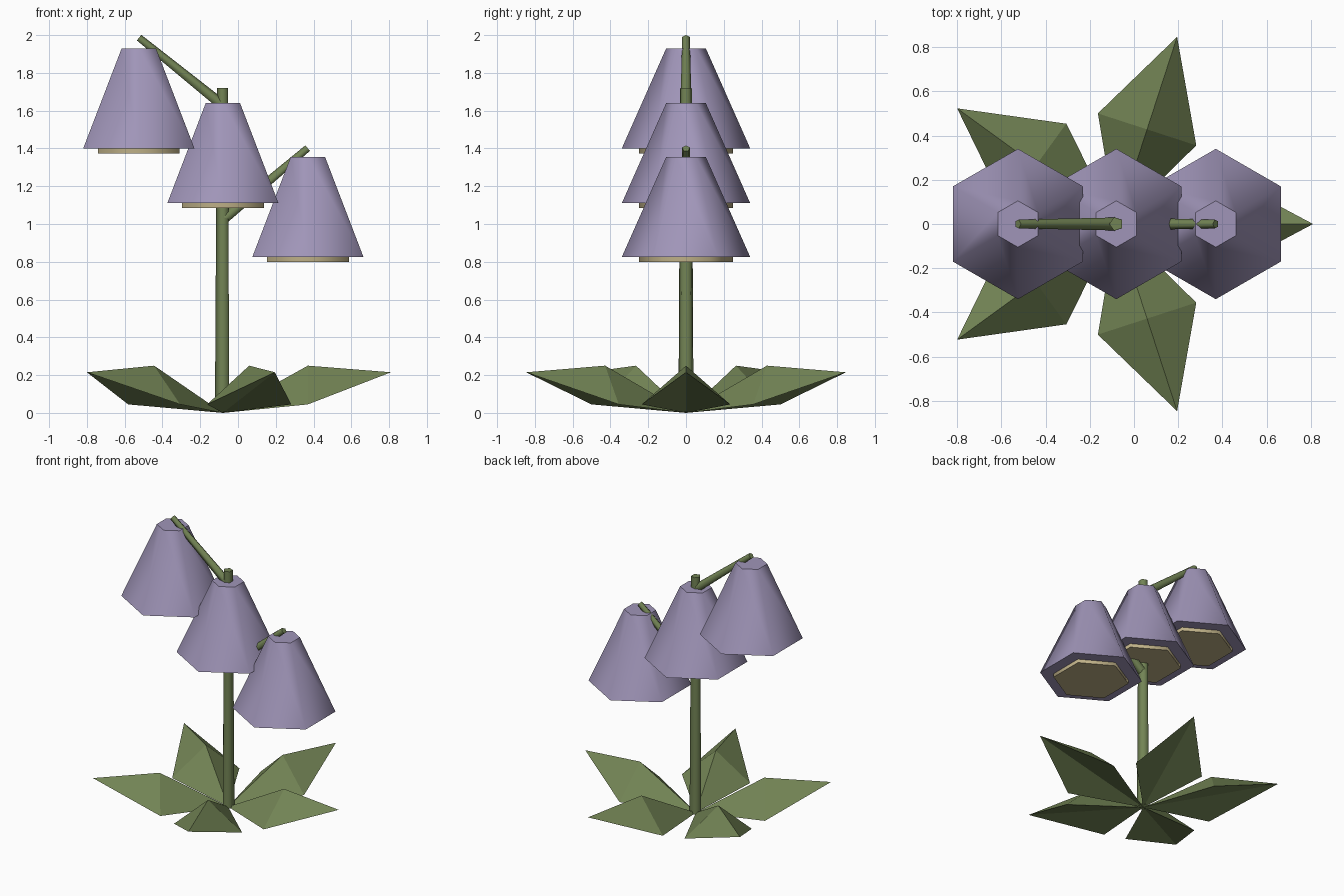
import bpy, bmesh, math
from mathutils import Vector, Matrix

if "Cube" in bpy.data.objects:
    bpy.data.objects.remove(bpy.data.objects["Cube"])


def material(name, rgb):
    m = bpy.data.materials.new(name)
    m.diffuse_color = (*rgb, 1)
    m.use_nodes = True
    m.node_tree.nodes["Principled BSDF"].inputs["Base Color"].default_value = m.diffuse_color
    return m


PURPLE = material("dusty_purple", (0.35, 0.30, 0.48))
GREEN = material("leaf_green", (0.17, 0.23, 0.09))
CREAM = material("cream", (0.51, 0.43, 0.24))
STEM_X = -0.08


def finish(name, bm, mat, angle=None):
    bmesh.ops.recalc_face_normals(bm, faces=bm.faces[:])
    mesh = bpy.data.meshes.new(name)
    bm.to_mesh(mesh)
    bm.free()
    mesh.materials.append(mat)
    obj = bpy.data.objects.new(name, mesh)
    bpy.context.collection.objects.link(obj)
    if angle:
        bpy.ops.object.select_all(action='DESELECT')
        obj.select_set(True)
        bpy.context.view_layer.objects.active = obj
        bpy.ops.object.shade_smooth_by_angle(angle=math.radians(angle))
    return obj


def tapered(name, start, end, r1, r2, sides, mat, angle, spin=0):
    """Closed tapered prism running from start to end."""
    a, b = Vector(start), Vector(end)
    d = b - a
    turn = d.to_track_quat('Z', 'Y').to_matrix().to_4x4() if abs(d.x) > 1e-6 else Matrix()
    bm = bmesh.new()
    bmesh.ops.create_cone(
        bm, cap_ends=True, segments=sides, radius1=r1, radius2=r2, depth=d.length,
        matrix=Matrix.Translation((a + b) / 2) @ turn @ Matrix.Rotation(spin, 4, 'Z'))
    return finish(name, bm, mat, angle)


# Stem and the two flower branches
tapered("stem", (STEM_X, 0, 0.005), (STEM_X, 0, 1.72), 0.042, 0.032, 5, GREEN, 80, math.pi / 2)
tapered("left_branch", (STEM_X, 0, 1.625), (-0.525, 0, 1.985), 0.031, 0.021, 5, GREEN, 80)
tapered("right_branch", (STEM_X, 0, 1.02), (0.37, 0, 1.40), 0.031, 0.021, 5, GREEN, 80)

# Hanging hexagonal bells, each with a cream disc under its mouth
for label, x, z in (("left", -0.525, 1.40), ("middle", STEM_X, 1.11), ("right", 0.37, 0.825)):
    tapered(label + "_bell", (x, 0, z), (x, 0, z + 0.53), 0.34, 0.105, 6, PURPLE, 61)
    tapered(label + "_bell_mouth", (x, 0, z - 0.026), (x, 0, z + 0.02), 0.25, 0.25, 6, CREAM, 61)

# Ridged leaves radiating from the foot of the stem
for i in range(5):
    bm = bmesh.new()
    base, tip, ridge, left, right = [bm.verts.new(p) for p in (
        (0, 0, 0), (0.89, 0, 0.215), (0.45, 0, 0.25), (0.45, 0.234, 0.045), (0.45, -0.234, 0.045))]
    for side in (left, right):
        for tri in ((base, ridge, side), (ridge, tip, side), (tip, base, side)):
            bm.faces.new(tri)
    leaf = finish(f"leaf_{i + 1}", bm, GREEN)
    leaf.location.x = STEM_X
    leaf.rotation_euler.z = math.radians(72 * i)
